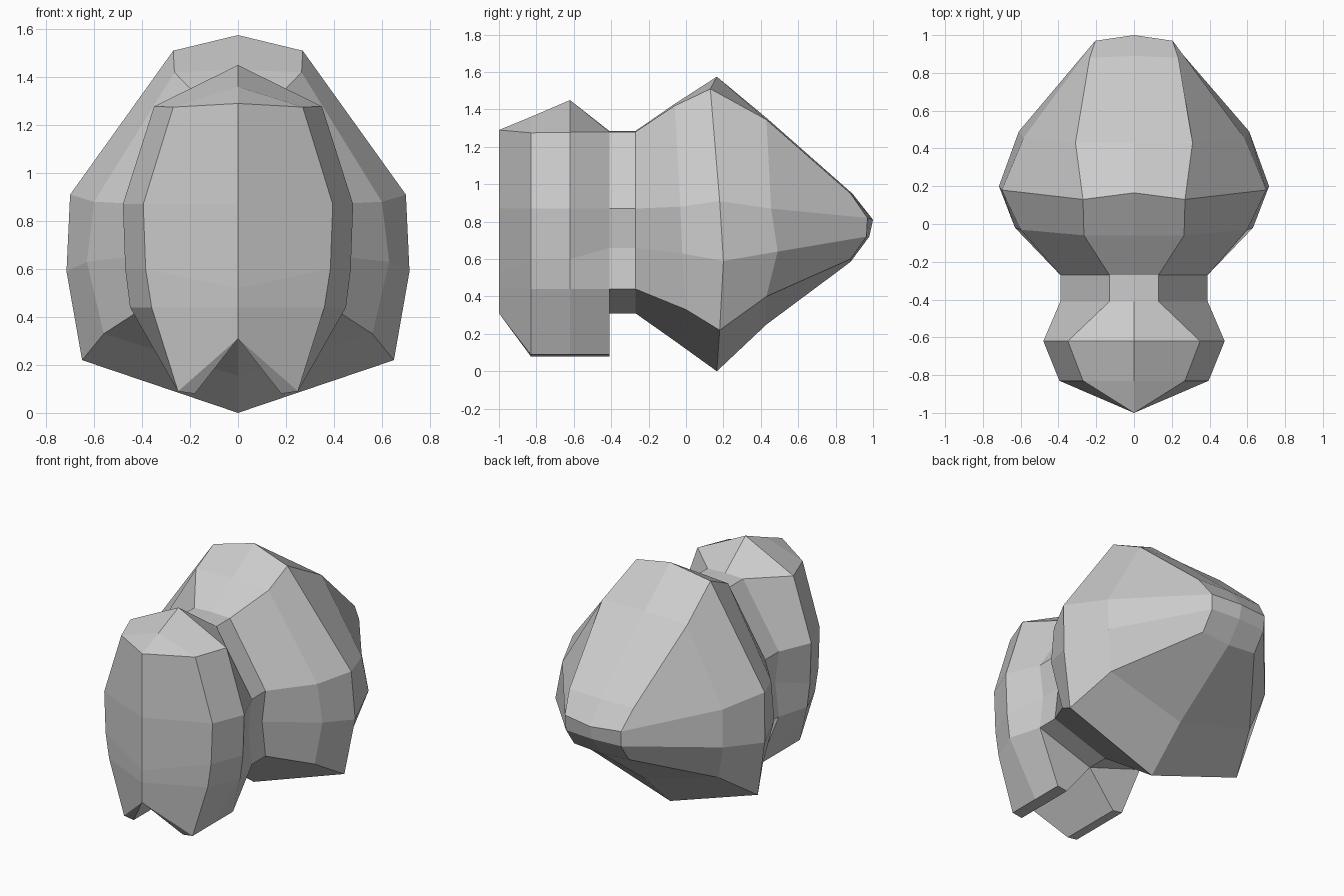
import bpy, bmesh

if "Cube" in bpy.data.objects:
    bpy.data.objects.remove(bpy.data.objects["Cube"])

grey = bpy.data.materials.new("plain grey")
grey.diffuse_color = (0.6, 0.6, 0.6, 1)
grey.use_nodes = True
grey.node_tree.nodes["Principled BSDF"].inputs["Base Color"].default_value = grey.diffuse_color


def loft(name, half_rings):
    """Skin mirrored half rings (top centre -> right side -> bottom centre)."""
    bm = bmesh.new()
    rings = []
    for half in half_rings:
        left = [(-x, y, z) for x, y, z in reversed(half[1:-1])]
        rings.append([bm.verts.new(p) for p in half + left])
    n = len(rings[0])
    for a, b in zip(rings, rings[1:]):
        for i in range(n):
            j = (i + 1) % n
            bm.faces.new((a[i], a[j], b[j], b[i]))
    bmesh.ops.remove_doubles(bm, verts=bm.verts, dist=0.0005)
    bmesh.ops.dissolve_degenerate(bm, edges=bm.edges, dist=0.0005)
    bmesh.ops.recalc_face_normals(bm, faces=bm.faces)
    mesh = bpy.data.meshes.new(name)
    bm.to_mesh(mesh)
    bm.free()
    # every surface should look away from the part's core
    mesh.materials.append(grey)
    obj = bpy.data.objects.new(name, mesh)
    bpy.context.collection.objects.link(obj)
    return obj


def flat_ring(y, points):
    return [(x, y, z) for x, z in points]


# Head: front ridge, cheeks, crown and the two hanging lower lobes, then the neck
neck = [(0, 1.285), (.13, 1.28), (.39, .87), (.365, .66), (.39, .44), (.39, .44), (0, .31), (0, .31)]
head_rings = [
    flat_ring(-1.0, [(0, 1.29), (0, 1.29), (0, .87), (0, .52), (0, .44), (0, .31), (0, .31), (0, .31)]),
    flat_ring(-.83, [(0, 1.36), (.27, 1.275), (.395, .87), (.385, .6), (.36, .44), (.25, .09), (.18, .08), (0, .31)]),
    flat_ring(-.62, [(0, 1.45), (.35, 1.278), (.48, .87), (.47, .6), (.45, .44), (.25, .09), (.18, .08), (0, .31)]),
    flat_ring(-.41, [(0, 1.285), (.13, 1.28), (.39, .87), (.365, .66), (.39, .44), (.25, .09), (.18, .08), (0, .31)]),
    flat_ring(-.41, neck),
    flat_ring(-.27, neck),
]
loft("head_and_neck", head_rings)

# Body: swells from the neck to its widest ring, then tapers to a blunt tail
body_rings = [
    flat_ring(-.27, neck[:5] + neck[-1:]),
    [(0, -.06, 1.43), (.265, -.06, 1.42), (.60, -.03, .88), (.63, -.02, .63), (.56, 0, .33), (0, -.05, .155)],
    [(0, .165, 1.575), (.27, .13, 1.51), (.70, .18, .91), (.715, .2, .59), (.65, .18, .22), (0, .165, 0)],
    [(0, .43, 1.355), (.31, .43, 1.345), (.585, .455, .87), (.61, .49, .64), (.54, .43, .4), (0, .43, .25)],
    [(0, .89, .95), (.235, .88, .95), (.205, .97, .82), (.2, .965, .72), (.2, .88, .6), (0, .88, .585)],
    [(0, .89, .95), (0, .89, .95), (0, 1, .81), (0, .98, .72), (0, .88, .585), (0, .88, .585)],
]
loft("body", body_rings)
